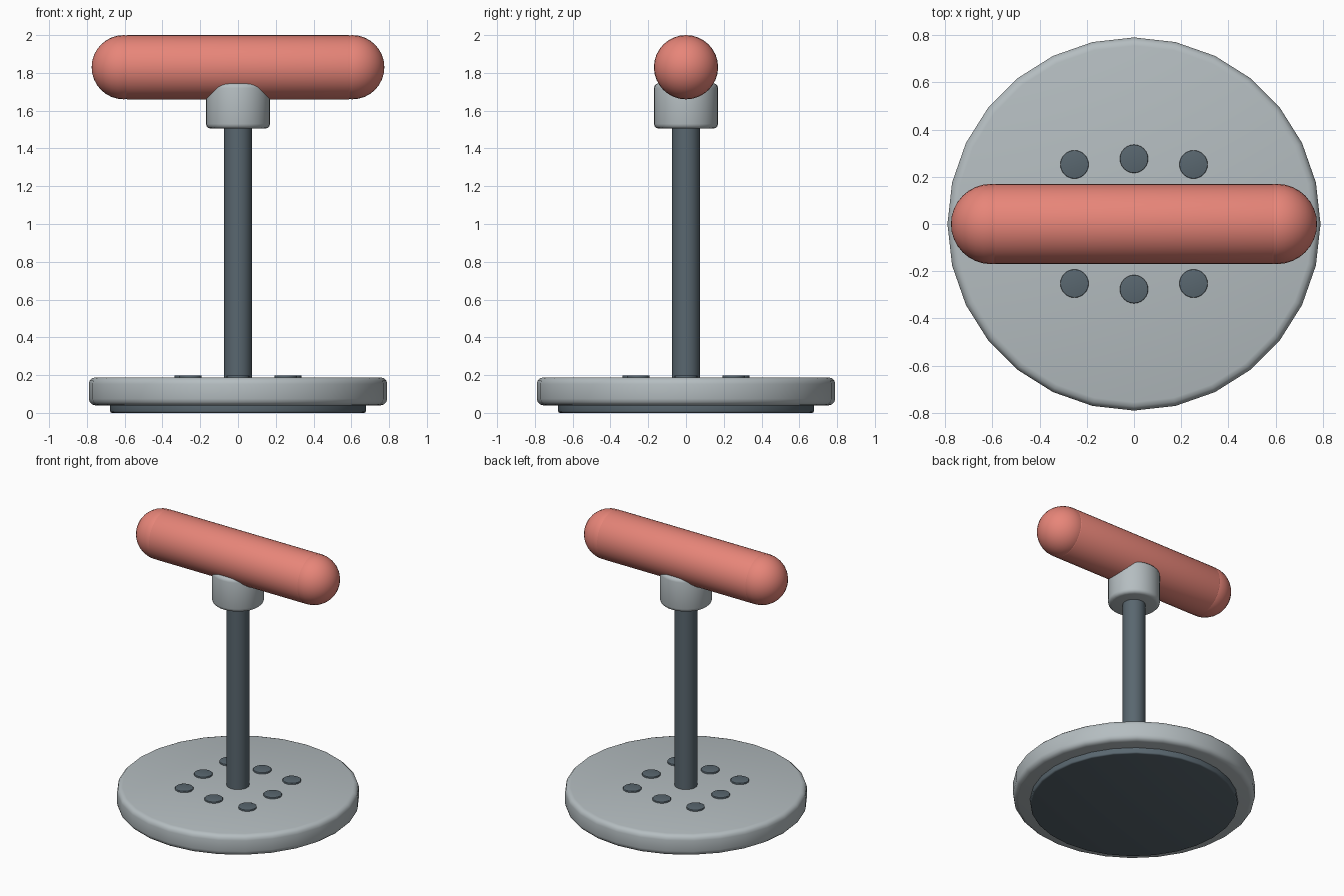
import bpy
import math

default = bpy.data.objects.get("Cube")
if default:
    bpy.data.objects.remove(default, do_unlink=True)


def material(name, rgb):
    mat = bpy.data.materials.new(name)
    mat.use_nodes = True
    mat.diffuse_color = (*rgb, 1)
    mat.node_tree.nodes["Principled BSDF"].inputs["Base Color"].default_value = (*rgb, 1)
    return mat


SALMON = material("salmon", (0.80, 0.235, 0.19))
LIGHT = material("light_grey", (0.46, 0.51, 0.53))
DARK = material("dark_grey", (0.10, 0.135, 0.16))


def finish(obj, name, mat):
    obj.name = name
    obj.data.materials.append(mat)
    bpy.ops.object.shade_smooth_by_angle(angle=math.radians(35))
    return obj


def cylinder(name, radius, low, high, mat, sides=28, bevel=0.0, at=(0, 0), along_x=False):
    """Cylinder spanning low..high on z, or on x at the bar height."""
    mid = (low + high) / 2
    bpy.ops.mesh.primitive_cylinder_add(
        vertices=sides, radius=radius, depth=high - low,
        location=(mid, 0, BAR_Z) if along_x else (*at, mid),
        rotation=(0, math.pi / 2, 0) if along_x else (0, 0, 0))
    obj = bpy.context.object
    if bevel:
        mod = obj.modifiers.new("Rounded rim", "BEVEL")
        mod.width = bevel
        mod.segments = 3
        mod.limit_method = "ANGLE"
        mod.angle_limit = math.radians(40)
        bpy.ops.object.modifier_apply(modifier=mod.name)
    return finish(obj, name, mat)


BAR_Z = 1.83
BAR_R = 0.17
BAR_HALF = 0.605

# Weighted base with its foot pad
cylinder("foot_pad", 0.677, 0, 0.06, DARK, bevel=0.01)
cylinder("base_disc", 0.79, 0.04, 0.188, LIGHT, bevel=0.035)

# Ring of eight inset dots around the post
for row in (-1, 0, 1):
    for col in (-1, 0, 1):
        if row or col:
            step = 0.252 if row and col else 0.276
            cylinder("base_dot", 0.06, 0.17, 0.199, DARK, sides=24,
                     bevel=0.004, at=(col * step, row * step))

# Post and the socket that carries the bar
cylinder("post", 0.074, 0.15, 1.6, DARK)
cylinder("socket", 0.17, 1.505, 1.745, LIGHT, bevel=0.025)

# Horizontal bar with rounded ends
cylinder("bar", BAR_R, -BAR_HALF, BAR_HALF, SALMON, sides=32, bevel=0.02, along_x=True)
for side, label in ((1, "left"), (-1, "right")):
    bpy.ops.mesh.primitive_uv_sphere_add(
        segments=32, ring_count=16, radius=BAR_R,
        location=(side * BAR_HALF, 0, BAR_Z), rotation=(0, math.pi / 2, 0))
    finish(bpy.context.object, "bar_end_" + label, SALMON)
